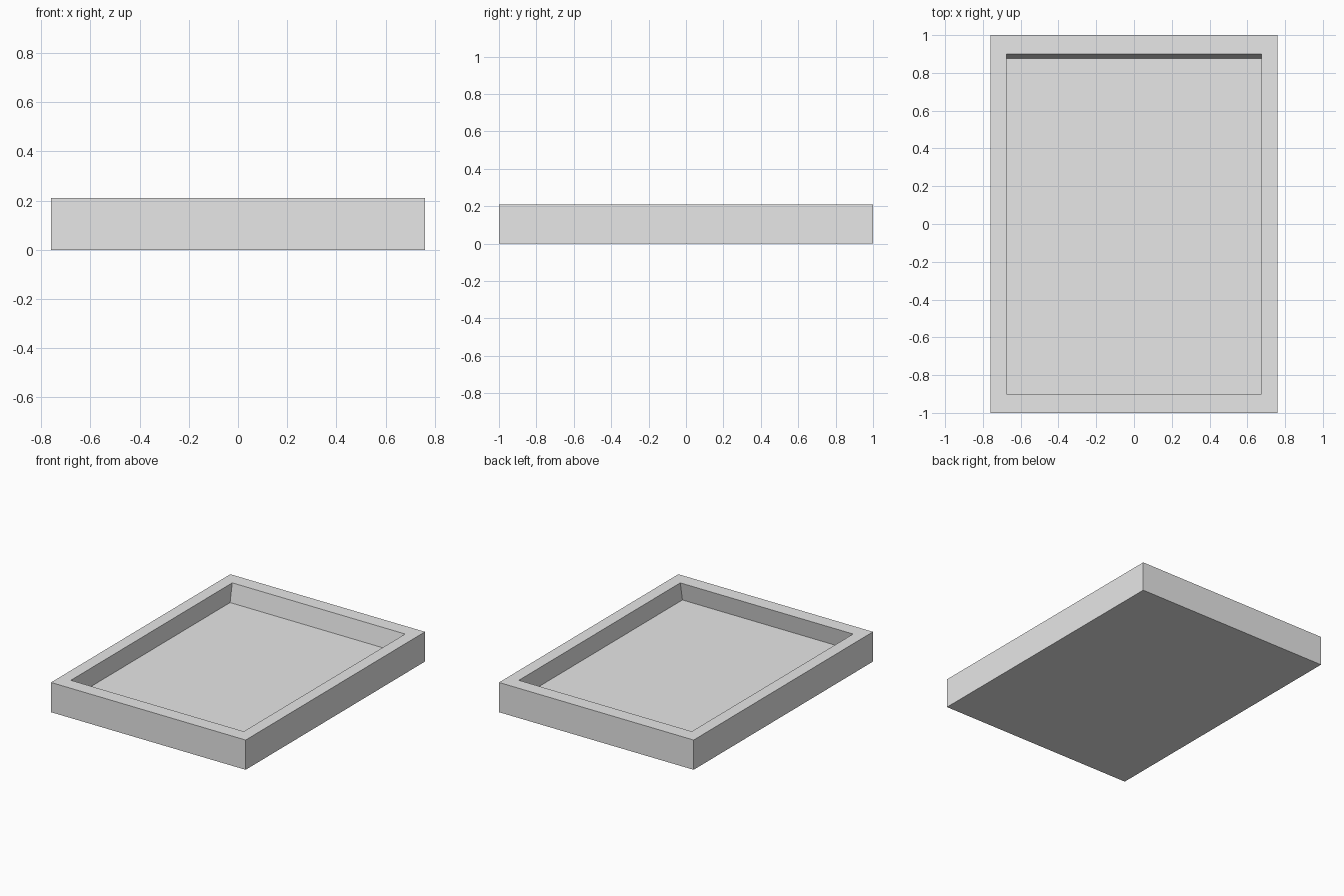
import bpy
import bmesh
from mathutils import Vector

WIDTH, LENGTH, HEIGHT = 1.52, 2.0, 0.21
OPENING = Vector((1.35, 1.8))
DEPTH, LEAN = 0.13, -0.024

cube = bpy.data.objects.get("Cube")
if cube:
    bpy.data.objects.remove(cube, do_unlink=True)

# One plain grey for the whole tray
grey = bpy.data.materials.new("light_grey")
grey.use_nodes = True
color = (0.8, 0.8, 0.8, 1.0)
grey.diffuse_color = color
grey.node_tree.nodes["Principled BSDF"].inputs["Base Color"].default_value = color

# Outer block
bm = bmesh.new()
bmesh.ops.create_cube(bm, size=1)
bmesh.ops.scale(bm, vec=(WIDTH, LENGTH, HEIGHT), verts=bm.verts)
bmesh.ops.translate(bm, vec=(0, 0, HEIGHT / 2), verts=bm.verts)
bm.normal_update()
top = max(bm.faces, key=lambda f: f.normal.z)

# Rim around the opening
bmesh.ops.inset_region(bm, faces=[top], thickness=0.05)
for v in top.verts:
    v.co.x = OPENING.x / 2 * (1 if v.co.x > 0 else -1)
    v.co.y = OPENING.y / 2 * (1 if v.co.y > 0 else -1)

# Recess with its end walls leaning slightly towards the front
floor = bmesh.ops.extrude_discrete_faces(bm, faces=[top])["faces"][0]
bmesh.ops.translate(bm, vec=(0, LEAN, -DEPTH), verts=floor.verts)
bmesh.ops.recalc_face_normals(bm, faces=bm.faces)

mesh = bpy.data.meshes.new("tray")
bm.to_mesh(mesh)
bm.free()
mesh.materials.append(grey)
tray = bpy.data.objects.new("tray", mesh)
bpy.context.collection.objects.link(tray)
